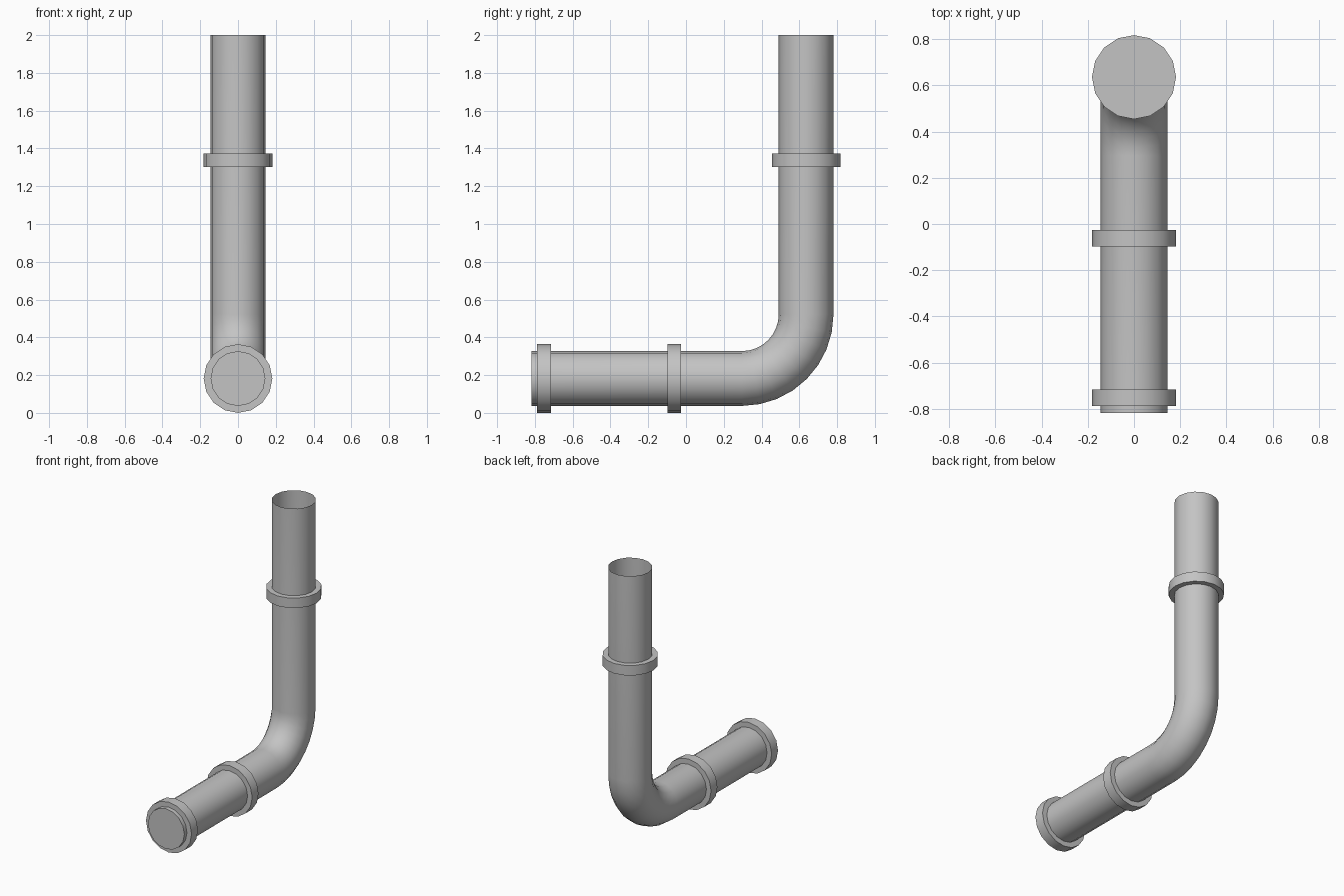
import bpy, bmesh, math
from mathutils import Vector

if "Cube" in bpy.data.objects:
    bpy.data.objects.remove(bpy.data.objects["Cube"], do_unlink=True)

SIDES = 16
PIPE_R, COLLAR_R, COLLAR_W = 0.145, 0.182, 0.072
AXIS_Y, AXIS_Z, BEND = 0.636, 0.182, 0.34    # riser y, run z, elbow radius
FRONT, TOP = -0.818, 2.0

grey = bpy.data.materials.new("pipe_grey")
grey.use_nodes = True
grey.diffuse_color = (0.55, 0.55, 0.55, 1)
grey.node_tree.nodes["Principled BSDF"].inputs["Base Color"].default_value = (0.55, 0.55, 0.55, 1)


def sweep(name, stations, radius, cap_start=True, cap_end=True):
    """Loft a round section through (y, z, tilt) stations; tilt 0 runs along +y."""
    bm = bmesh.new()
    loops = []
    for y, z, tilt in stations:
        up = Vector((0, -math.sin(tilt), math.cos(tilt)))
        ring = []
        for i in range(SIDES):
            a = math.tau * i / SIDES
            offset = Vector((math.cos(a), 0, 0)) + up * math.sin(a)
            ring.append(bm.verts.new(Vector((0, y, z)) + offset * radius))
        loops.append(ring)
    for a, b in zip(loops, loops[1:]):
        for i in range(SIDES):
            j = (i + 1) % SIDES
            bm.faces.new((a[i], b[i], b[j], a[j]))
    if cap_start:
        bm.faces.new(loops[0])
    if cap_end:
        bm.faces.new(loops[-1][::-1])
    # Orient every face outward from the pipe axis
    bmesh.ops.recalc_face_normals(bm, faces=bm.faces)
    mesh = bpy.data.meshes.new(name)
    bm.to_mesh(mesh)
    bm.free()
    mesh.materials.append(grey)
    obj = bpy.data.objects.new(name, mesh)
    bpy.context.collection.objects.link(obj)
    bpy.ops.object.select_all(action='DESELECT')
    obj.select_set(True)
    bpy.context.view_layer.objects.active = obj
    bpy.ops.object.shade_smooth_by_angle(angle=math.radians(35))
    return obj


# Pipe: closed front end, quarter elbow, open top
path = [(FRONT, AXIS_Z, 0)]
STEPS = 8
for k in range(STEPS + 1):
    t = math.pi / 2 * k / STEPS
    path.append((AXIS_Y - BEND + BEND * math.sin(t),
                 AXIS_Z + BEND - BEND * math.cos(t), t))
path.append((AXIS_Y, TOP, math.pi / 2))
sweep("pipe", path, PIPE_R, cap_end=False)

# Solid collars on the horizontal run
for name, y in (("front_collar", -0.788), ("middle_collar", -0.098)):
    sweep(name, [(y, AXIS_Z, 0), (y + COLLAR_W, AXIS_Z, 0)], COLLAR_R)

# Solid collar on the riser
z = 1.302
sweep("riser_collar", [(AXIS_Y, z, math.pi / 2), (AXIS_Y, z + COLLAR_W, math.pi / 2)], COLLAR_R)
